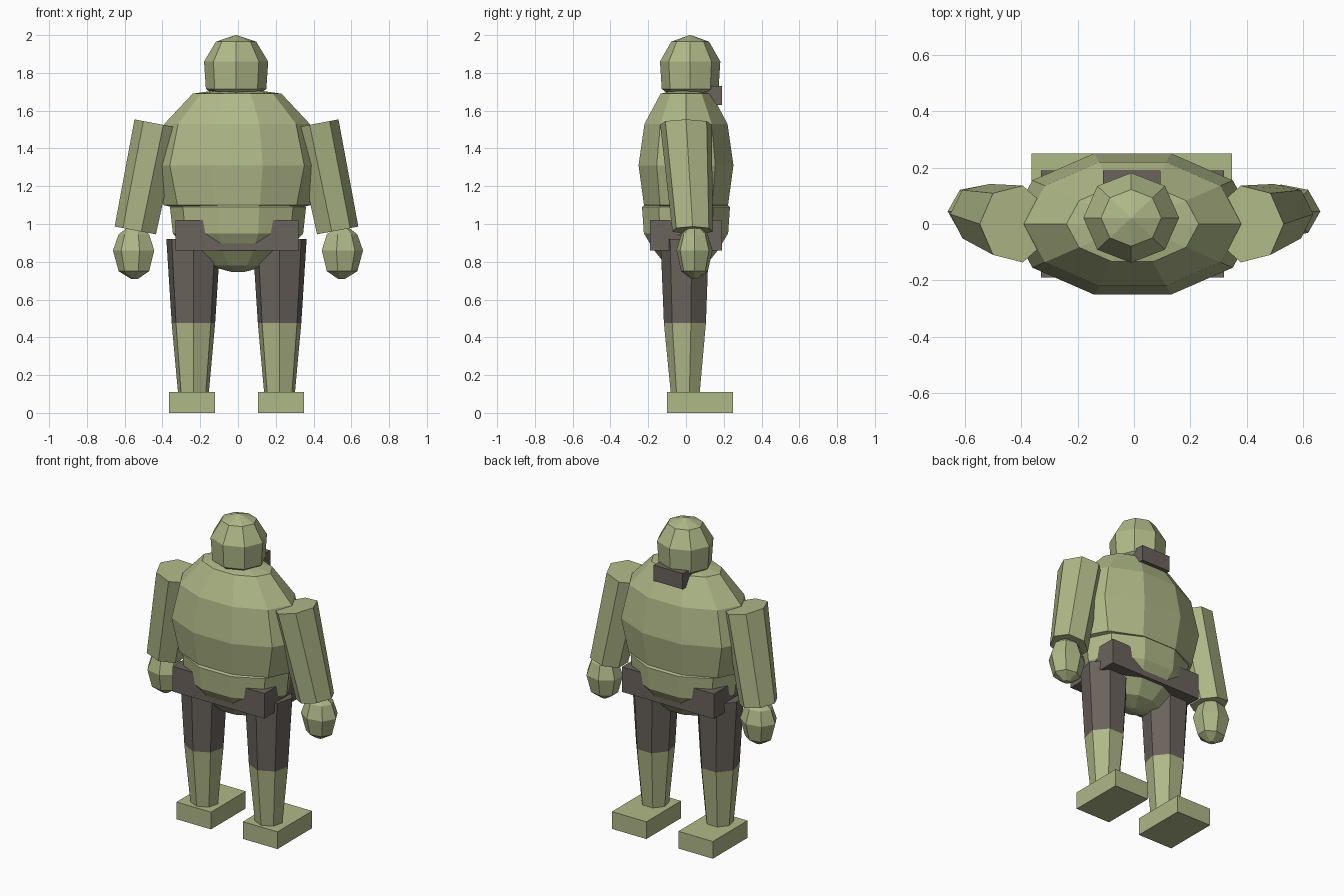
import bpy, bmesh, math

cube = bpy.data.objects.get("Cube")
if cube:
    bpy.data.objects.remove(cube, do_unlink=True)


def material(name, color):
    m = bpy.data.materials.new(name)
    m.use_nodes = True
    m.diffuse_color = (*color, 1)
    m.node_tree.nodes["Principled BSDF"].inputs["Base Color"].default_value = (*color, 1)
    return m


skin = material("pale_green_skin", (0.43, 0.48, 0.245))
cloth = material("dark_brown_cloth", (0.145, 0.125, 0.108))


def finish(bm, name, mats):
    bmesh.ops.recalc_face_normals(bm, faces=bm.faces[:])
    mesh = bpy.data.meshes.new(name)
    bm.to_mesh(mesh)
    bm.free()
    for m in mats:
        mesh.materials.append(m)
    obj = bpy.data.objects.new(name, mesh)
    bpy.context.collection.objects.link(obj)
    return obj


def loft(name, rings, sides, phase=0, tilt=0, mats=(skin,), split=None):
    """Stack of elliptical rings (x, y, z, rx, ry), capped at both ends.
    Faces above the split height take the second material."""
    bm = bmesh.new()
    loops = []
    for x, y, z, rx, ry in rings:
        loop = []
        for i in range(sides):
            a = math.radians(phase) + math.tau * i / sides
            dx = rx * math.cos(a)
            loop.append(bm.verts.new((x + dx, y + ry * math.sin(a), z + tilt * dx)))
        loops.append(loop)
    for low, high in zip(loops, loops[1:]):
        for i in range(sides):
            j = (i + 1) % sides
            bm.faces.new((low[i], low[j], high[j], high[i]))
    bm.faces.new(loops[0][::-1])
    bm.faces.new(loops[-1])
    if split is not None:
        for f in bm.faces:
            f.material_index = int(f.calc_center_median().z > split)
    return finish(bm, name, mats)


def box(name, low, high, mat):
    bm = bmesh.new()
    bmesh.ops.create_cube(bm, size=1)
    for v in bm.verts:
        v.co = [(a + b) / 2 + c * (b - a) for a, b, c in zip(low, high, v.co)]
    return finish(bm, name, (mat,))


def stack(x, y, profile, flat):
    """Concentric rings from (height, radius) pairs, y scaled by flat."""
    return [(x, y, z, r, r * flat) for z, r in profile]


# Body masses
loft("torso", stack(-0.005, 0, [(1.08, 0.3), (1.1, 0.39), (1.31, 0.44),
                                (1.53, 0.385), (1.69, 0.235), (1.715, 0.06)], 0.6), 10)
loft("hips", stack(0, 0, [(0.745, 0.03), (0.78, 0.16), (0.86, 0.26),
                          (0.95, 0.345), (1.09, 0.36), (1.15, 0.25)], 0.68), 10)
box("belt", (-0.33, -0.19, 0.86), (0.32, 0.19, 1.02), cloth)

# Head and the block behind the neck
loft("head", stack(-0.01, 0.022, [(1.67, 0.1), (1.715, 0.16), (1.86, 0.17),
                                  (1.965, 0.107), (2.0, 0.004)], 0.94), 8)
box("neck_block", (-0.11, 0.08, 1.63), (0.095, 0.19, 1.73), cloth)

# Limbs, one set per side
for side, s in (("right", -1), ("left", 1)):
    out = 0 if s > 0 else 180
    off = -0.008
    loft(side + "_arm", [(s * 0.53 + off, 0.035, 0.965, 0.115, 0.11),
                         (s * 0.415 + off, 0, 1.53, 0.125, 0.14)],
         7, out, s * 0.19)
    loft(side + "_hand", stack(s * 0.547, 0.045, [(0.71, 0.02), (0.75, 0.085), (0.86, 0.115),
                                                  (0.945, 0.085), (0.98, 0.04)], 0.85), 7, out)
    leg_x = s * 0.228 + off
    loft(side + "_leg", [(leg_x, 0, 0.1, 0.083, 0.08),
                         (leg_x, 0, 0.475, 0.118, 0.117),
                         (leg_x, 0, 0.92, 0.147, 0.135)],
         7, -90, 0, (skin, cloth), 0.475)
    foot_x = s * 0.235 + off
    box(side + "_foot", (foot_x - 0.122, -0.1, 0), (foot_x + 0.122, 0.25, 0.11), skin)
